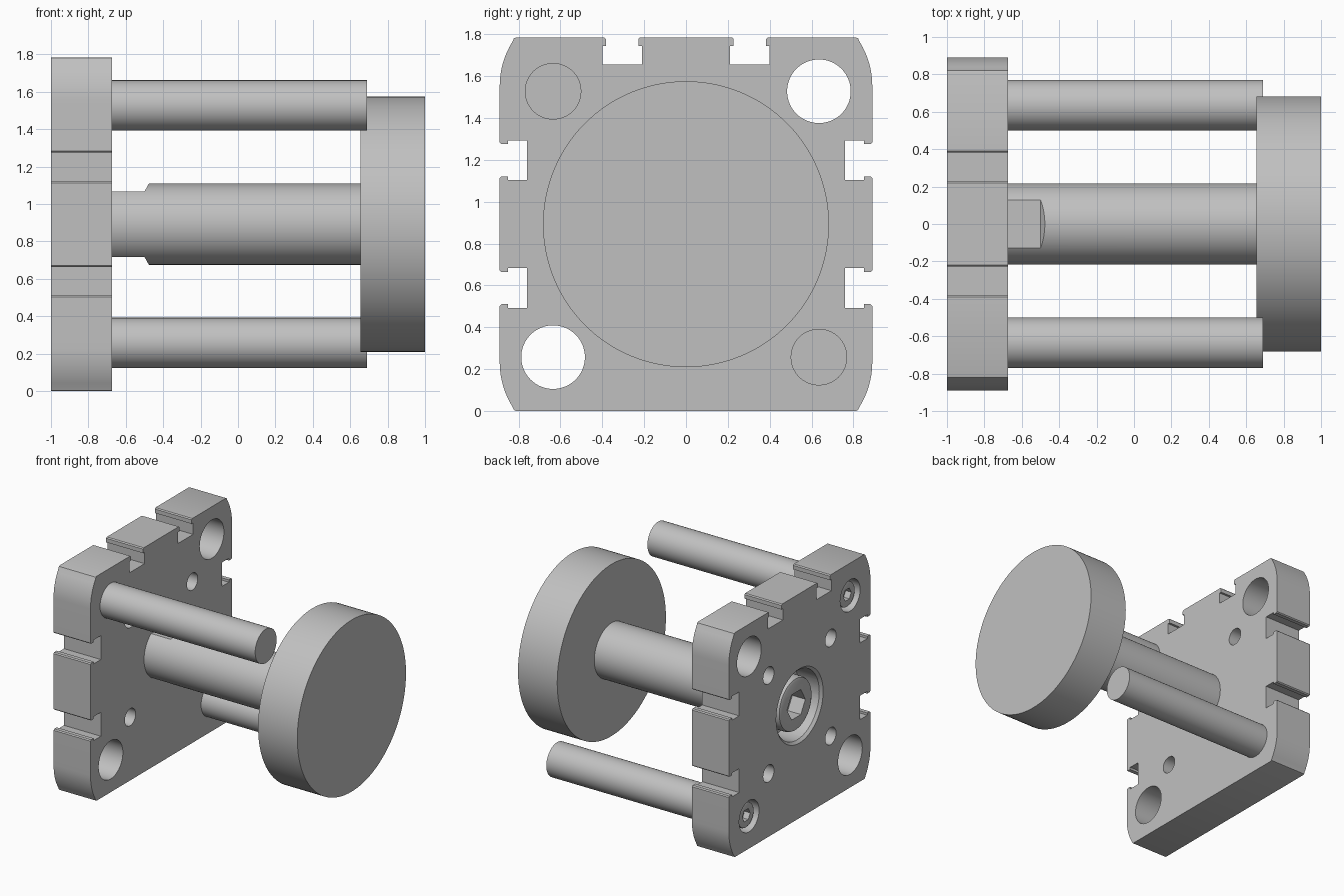
import bpy, bmesh
from math import sin, cos, radians
from mathutils import Matrix, Vector

if "Cube" in bpy.data.objects:
    bpy.data.objects.remove(bpy.data.objects["Cube"])

MID = 0.8925            # height of the main axis, also half the plate height
BACK, FACE = -1.0, -0.675   # the two sides of the plate

steel = bpy.data.materials.new("light_grey_steel")
steel.use_nodes = True
GREY = (0.53, 0.53, 0.53, 1)
steel.diffuse_color = GREY
steel.node_tree.nodes["Principled BSDF"].inputs["Base Color"].default_value = GREY


def to_object(name, bm):
    bmesh.ops.recalc_face_normals(bm, faces=bm.faces)
    mesh = bpy.data.meshes.new(name)
    bm.to_mesh(mesh)
    bm.free()
    mesh.materials.append(steel)
    obj = bpy.data.objects.new(name, mesh)
    bpy.context.collection.objects.link(obj)
    return obj


def rod(name, r, x0, x1, y=0, z=0, r2=None, sides=64):
    """Cylinder or cone along x; y and z are measured from the main axis."""
    bm = bmesh.new()
    place = Matrix.Translation(((x0 + x1) / 2, y, MID + z)) @ Matrix.Rotation(radians(90), 4, 'Y')
    bmesh.ops.create_cone(bm, cap_ends=True, segments=sides, radius1=r,
                          radius2=r if r2 is None else r2, depth=x1 - x0, matrix=place)
    return to_object(name, bm)


def prism(name, points, push):
    bm = bmesh.new()
    face = bm.faces.new([bm.verts.new(p) for p in points])
    grown = bmesh.ops.extrude_face_region(bm, geom=[face])["geom"]
    bmesh.ops.translate(bm, vec=Vector(push),
                        verts=[v for v in grown if isinstance(v, bmesh.types.BMVert)])
    return to_object(name, bm)


def activate(obj):
    bpy.ops.object.select_all(action='DESELECT')
    obj.select_set(True)
    bpy.context.view_layer.objects.active = obj


def cut(obj, cutters):
    activate(obj)
    for c in cutters:
        mod = obj.modifiers.new("cut", 'BOOLEAN')
        mod.operation, mod.solver, mod.object = 'DIFFERENCE', 'EXACT', c
        bpy.ops.object.modifier_apply(modifier=mod.name)
        bpy.data.objects.remove(c)


def smooth(obj):
    activate(obj)
    bpy.ops.object.shade_smooth_by_angle(angle=radians(25))


def slot(centre):
    """T-slot outline as (position along the edge, depth), in rising order."""
    half = [(0.085, 0), (0.077, 0.008), (0.077, 0.04), (0.095, 0.04), (0.095, 0.13)]
    return [(centre - a, d) for a, d in half] + [(centre + a, d) for a, d in reversed(half)]


# Plate outline: one half going up the side, then mirrored
EDGE, ARC, ARC_Z = 0.89, 0.4, 0.66
corner = [(EDGE - ARC + ARC * cos(radians(t)), ARC_Z + ARC * sin(radians(t)))
          for t in range(0, 33, 4)] + [(0.822, 0.888), (0.81, MID)]
half = [(y, -z) for y, z in reversed(corner)]
for c in (-0.305, 0.305):
    half += [(EDGE - d, a) for a, d in slot(c)]
half += corner
half += [(a, MID - d) for a, d in reversed(slot(0.305))]
outline = half + [(-y, z) for y, z in reversed(half)]
plate = prism("end_plate", [(BACK, y, MID + z) for y, z in outline], (FACE - BACK, 0, 0))

# Holes: two large bores, four small ones, and counterbores for the screws
P, Q = 0.635, 0.39
holes = []
for s in (-1, 1):
    holes.append(rod("bore", 0.152, -1.1, -0.5, s * P, s * P))
    holes.append(rod("counterbore", 0.125, -1.1, -0.85, s * P, -s * P))
    for t in (-1, 1):
        holes.append(rod("small_hole", 0.068, -1.1, -0.5, s * Q, t * Q, sides=32))
holes.append(rod("centre_counterbore", 0.275, -1.1, -0.80))
holes.append(rod("centre_chamfer", 0.32, -1.025, -0.975, r2=0.27))
cut(plate, holes)
smooth(plate)


def screw(name, r, x0, x1, key, y=0, z=0):
    """Socket-head screw with a rounded rim and a hexagonal key hole."""
    rim = r * 0.12
    head = rod(name, r, x0, x1, y, z)
    bm = bmesh.new()
    bm.from_mesh(head.data)
    rim_edges = [e for e in bm.edges if all(v.co.x < x0 + 0.001 for v in e.verts)]
    bmesh.ops.bevel(bm, geom=rim_edges, offset=rim, segments=2, profile=0.5, affect='EDGES')
    bm.to_mesh(head.data)
    bm.free()
    cut(head, [rod("key_hole", key, x0 - 0.1, x0 + key, y, z, sides=6)])
    smooth(head)


screw("centre_screw", 0.21, -0.97, -0.79, 0.115)

# Guide rods on one diagonal, each held by a screw
for name, s in (("front", -1), ("back", 1)):
    smooth(rod(name + "_guide_rod", 0.135, FACE - 0.02, 0.69, s * P, -s * P))
    screw(name + "_guide_screw", 0.1, -0.975, -0.84, 0.05, s * P, -s * P)

# Piston rod with two spanner flats beside the plate
piston = rod("piston_rod", 0.217, FACE - 0.02, 0.67, sides=96)
flats = []
for s in (-1, 1):
    wedge = [(-0.8, 0.175), (-0.5, 0.175), (-0.45, 0.265), (-0.8, 0.265)]
    flats.append(prism("flat", [(x, -0.4, MID + s * z) for x, z in wedge], (0, 0.8, 0)))
cut(piston, flats)
smooth(piston)

# Round piston disc
smooth(rod("piston_disc", 0.683, 0.655, 1.0, sides=128))
